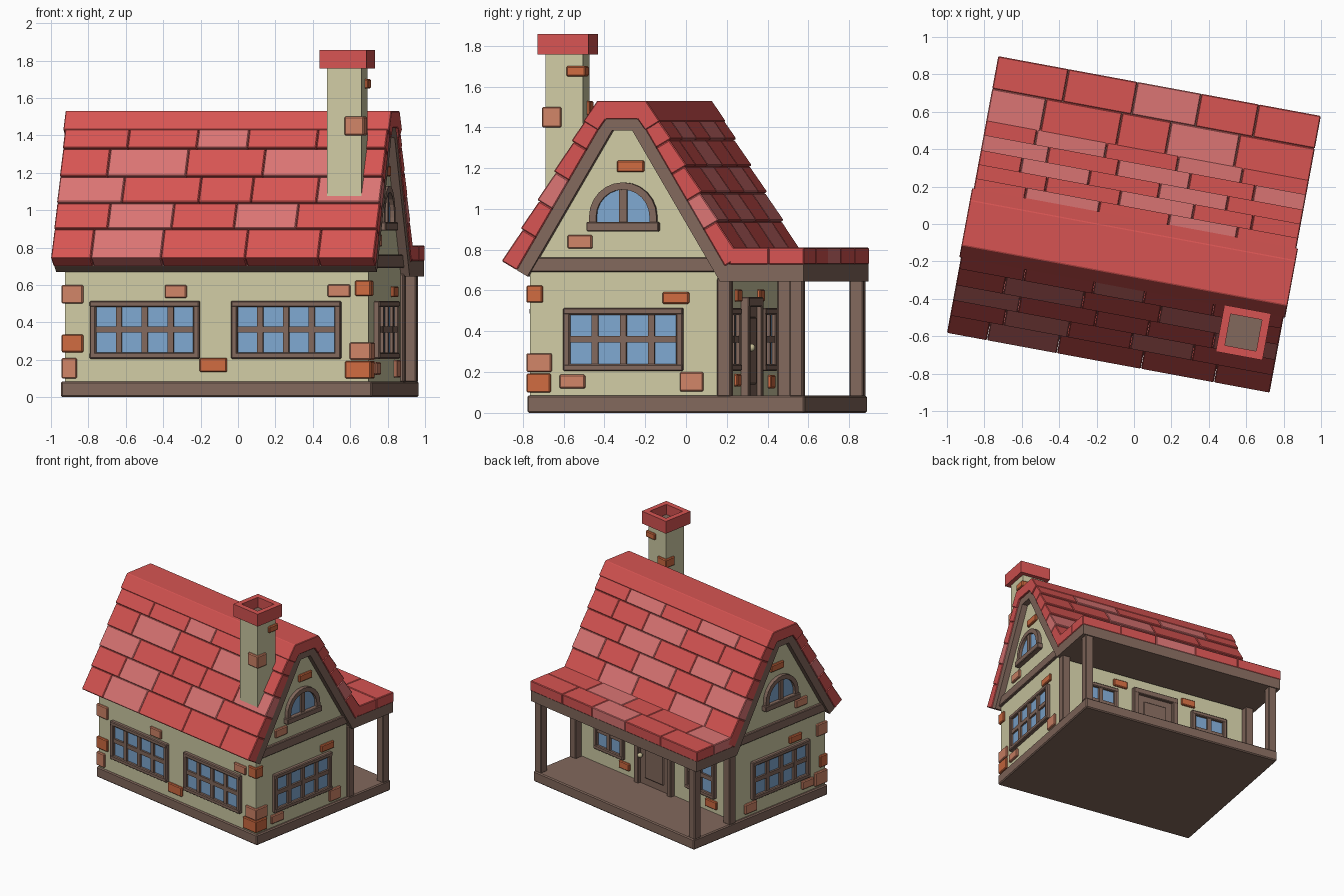
import bpy, bmesh, math
from mathutils import Matrix, Vector

if "Cube" in bpy.data.objects:
    bpy.data.objects.remove(bpy.data.objects["Cube"])

TURN = math.radians(-10.5)          # the whole house is turned about z
RIDGE, SLOPE = -0.157, 1.695        # ridge position in y, roof steepness
ND, NZ = 0.861, 0.508               # outward roof normal (sideways, up)


def srgb(*c):
    return [((v / 255 + 0.055) / 1.055) ** 2.4 for v in c] + [1]


COLOURS = {"red_tile": (214, 84, 82), "light_tile": (218, 116, 115), "cream_plaster": (207, 203, 164),
           "brown_wood": (130, 104, 92), "blue_glass": (126, 167, 208), "orange_brick": (206, 106, 64),
           "light_brick": (208, 132, 103), "pale_metal": (200, 190, 150)}
MATS = []
for name, c in COLOURS.items():
    m = bpy.data.materials.new(name)
    m.diffuse_color = srgb(*c)
    m.use_nodes = True
    m.node_tree.nodes["Principled BSDF"].inputs["Base Color"].default_value = m.diffuse_color
    MATS.append(m)
RED, PINK, CREAM, WOOD, GLASS, ORANGE, LIGHT, METAL = range(8)


def wall(s, n, origin):
    """Frame with axes: along wall, out of wall, up."""
    return Matrix.Translation(origin) @ Matrix((s, n, (0, 0, 1))).transposed().to_4x4()


PLAN = wall((1, 0, 0), (0, 1, 0), (0, 0, 0))
ALONG = wall((0, 1, 0), (1, 0, 0), (0, 0, 0))
FRONT = wall((1, 0, 0), (0, -1, 0), (0, -0.625, 0))
BACK = wall((1, 0, 0), (0, 1, 0), (0, 0.31, 0))
RIGHT = wall((0, 1, 0), (1, 0, 0), (0.825, 0, 0))
LEFT = wall((0, 1, 0), (-1, 0, 0), (-0.825, 0, 0))


class Part:
    def __init__(self, name):
        self.name, self.bm = name, bmesh.new()

    def prism(self, frame, pts, w0, w1, mat, bevel=0.0):
        b = bmesh.new()
        lo = [b.verts.new(frame @ Vector((p, w0, q))) for p, q in pts]
        hi = [b.verts.new(frame @ Vector((p, w1, q))) for p, q in pts]
        b.faces.new(lo)
        b.faces.new(hi)
        for i in range(len(pts)):
            j = (i + 1) % len(pts)
            b.faces.new((lo[i], lo[j], hi[j], hi[i]))
        bmesh.ops.recalc_face_normals(b, faces=b.faces)
        if bevel:
            bmesh.ops.bevel(b, geom=b.edges[:], offset=bevel, segments=1, affect='EDGES')
        for f in b.faces:
            f.material_index = mat
        tmp = bpy.data.meshes.new("tmp")
        b.to_mesh(tmp)
        b.free()
        self.bm.from_mesh(tmp)
        bpy.data.meshes.remove(tmp)

    def box(self, frame, s0, s1, n0, n1, z0, z1, mat, bevel=0.0):
        self.prism(frame, [(s0, z0), (s1, z0), (s1, z1), (s0, z1)], n0, n1, mat, bevel)

    def finish(self):
        me = bpy.data.meshes.new(self.name)
        used = sorted({f.material_index for f in self.bm.faces})
        for f in self.bm.faces:
            f.material_index = used.index(f.material_index)
        self.bm.to_mesh(me)
        for i in used:
            me.materials.append(MATS[i])
        ob = bpy.data.objects.new(self.name, me)
        ob.rotation_euler.z = TURN
        bpy.context.collection.objects.link(ob)


def profile(pts):
    return [(RIDGE + d, z) for d, z in pts]


# floor slab
p = Part("floor_slab")
p.box(PLAN, -0.845, 0.845, -0.636, 0.748, 0, 0.085, WOOD, 0.008)
p.finish()

# plaster walls with both gables
p = Part("walls")
p.prism(ALONG, profile([(-.468, .08), (-.468, .69), (-.055, 1.39), (.055, 1.39), (.468, .69), (.468, .08)]),
        -0.825, 0.825, CREAM)
p.finish()

# timber roof deck, running on into the flat porch ceiling
p = Part("roof_deck")
p.prism(ALONG, profile([(-.524, .699), (-.087, 1.44), (.087, 1.44), (.506, .73), (.905, .73), (.905, .645),
                        (.487, .645), (.05, 1.385), (-.05, 1.385), (-.4725, .669)]), -0.872, 0.872, WOOD)
p.finish()

# gable cross beams
p = Part("gable_beams")
for side in (LEFT, RIGHT):
    p.box(side, -0.63, 0.32, -0.01, 0.022, 0.69, 0.762, WOOD, 0.005)
p.finish()

# porch posts
p = Part("porch_posts")
for x in (-0.81, 0.81):
    for y in (0.345, 0.705):
        p.box(PLAN, x - .034, x + .034, y - .034, y + .034, 0.08, 0.66, WOOD, 0.006)
p.finish()

# roof tiles: (bottom z, top z, joints, light tile numbers)
E = 0.878
FRONT_ROWS = [(.74, .90, (-.66, -.28, .177, .574), (1,)), (.90, 1.04, (-.587, -.24, .10, .436), (1, 3)),
              (1.04, 1.18, (-.525, -.108, .177, .533), (0, 4)), (1.18, 1.33, (-.62, -.193, .224, .66), (1, 3)),
              (1.33, 1.47, (-.526, -.15, .125, .50), (2,))]
BACK_ROWS = [(.76, .94, (-.60, -.22, .17, .52), (1, 3)), (.94, 1.08, (-.52, -.14, .25, .60), (0, 2, 4)),
             (1.08, 1.21, (-.65, -.28, .10, .47), (1, 3)), (1.21, 1.34, (-.50, -.10, .30, .62), (2,)),
             (1.34, 1.47, (-.60, -.2, .18, .55), (1, 3))]
PORCH_ROWS = [(.38, .573, (-.583, -.17, .097, .47), (0, 3)), (.573, .75, (-.494, -.12, .227, .54), (2,))]


def tile_row(part, pts, joints, light):
    cuts = (-E,) + joints + (E,)
    for i in range(len(cuts) - 1):
        part.prism(ALONG, pts, cuts[i] + .001, cuts[i + 1] - .001, PINK if i in light else RED, 0.005)


for name, rows, side in (("front_roof_tiles", FRONT_ROWS, -1), ("back_roof_tiles", BACK_ROWS, 1)):
    p = Part(name)
    for z0, z1, joints, light in rows:
        d0, d1 = (.18 + (1.44 - z) / SLOPE for z in (z0, z1))
        pts = [(d + o * ND, z + o * NZ) for d, z, o in
               ((d0, z0, .008), (d1, z1, -.004), (d1, z1, -.08), (d0, z0, -.08))]
        tile_row(p, profile([(side * d, z) for d, z in pts]), joints, light)
    p.finish()
p = Part("porch_roof_tiles")
for y0, y1, joints, light in PORCH_ROWS:
    tile_row(p, [(y0, .728), (y1, .728), (y1, .81), (y0, .812)], joints, light)
p.finish()

# ridge cap
p = Part("ridge_cap")
p.prism(ALONG, profile([(-.19, 1.43), (-.122, 1.53), (.122, 1.53), (.19, 1.43), (.118, 1.386), (.08, 1.44),
                        (-.08, 1.44), (-.118, 1.386)]), -0.886, 0.886, RED, 0.004)
p.finish()

# chimney shaft, rim and corner bricks
CX, CY = 0.681, -0.464
p = Part("chimney_shaft")
p.box(PLAN, CX - .093, CX + .093, CY - .093, CY + .093, 0.95, 1.77, CREAM)
p.box(PLAN, CX - .09, CX + .09, CY - .09, CY + .09, 1.765, 1.775, WOOD)
p.finish()
p = Part("chimney_rim")
for s in (-1, 1):
    a, b = sorted((s * .085, s * .127))
    p.box(PLAN, CX - .127, CX + .127, CY + a, CY + b, 1.757, 1.857, RED)
    p.box(PLAN, CX + a, CX + b, CY - .085, CY + .085, 1.757, 1.857, RED)
p.finish()


def corner_brick(part, x, y, sx, sy, lx, ly, z0, z1, mat, out=0.016):
    """Brick wrapped round the corner (x, y) that points towards (sx, sy)."""
    xs = sorted((x + sx * out, x - sx * lx))
    ys = sorted((y + sy * out, y - sy * ly))
    part.box(PLAN, *xs, *ys, z0, z1, mat, 0.006)


p = Part("chimney_bricks")
corner_brick(p, CX + .093, CY - .093, 1, -1, .09, .08, 1.40, 1.50, LIGHT)
corner_brick(p, CX + .093, CY + .093, 1, 1, .08, .08, 1.65, 1.70, ORANGE)
corner_brick(p, CX - .093, CY + .093, -1, 1, .08, .08, 1.46, 1.53, ORANGE)
p.finish()

# wall bricks: corners first, then loose ones (along-wall range, height range)
p = Part("wall_bricks")
for sx, rows in ((-1, ((.50, .60, .10, .09, LIGHT), (.24, .335, .10, .06, ORANGE), (.10, .21, .065, .11, LIGHT))),
                 (1, ((.54, .625, .07, .065, ORANGE), (.20, .292, .10, .11, LIGHT), (.10, .193, .125, .105, ORANGE)))):
    for z0, z1, lx, ly, mat in rows:
        corner_brick(p, sx * .825, -0.625, sx, -1, lx, ly, z0, z1, mat)
GABLE = [(-.435, -.313, .805, .872, LIGHT), (-.19, -.055, 1.18, 1.237, ORANGE)]
LOOSE = [(FRONT, [(-.28, -.162, .53, .60, LIGHT), (-.09, .057, .135, .21, ORANGE), (.606, .728, .535, .602, LIGHT)]),
         (RIGHT, GABLE + [(-.476, -.349, .12, .187, LIGHT), (.124, .241, .105, .20, LIGHT), (.038, .17, .535, .592, ORANGE)]),
         (LEFT, GABLE + [(-.38, -.25, .535, .592, ORANGE), (.09, .21, .11, .19, LIGHT), (-.50, -.38, .12, .187, LIGHT)]),
         (BACK, [(.24, .36, .545, .605, ORANGE), (-.36, -.24, .545, .605, ORANGE), (.27, .38, .13, .19, ORANGE),
                 (-.65, -.53, .12, .185, ORANGE)])]
for side, bricks in LOOSE:
    for s0, s1, z0, z1, mat in bricks:
        p.box(side, s0, s1, -0.01, 0.018, z0, z1, mat, 0.006)
p.finish()


# barred windows
def window(name, side, centre, width, cols):
    w = Part(name)
    z0, z1, t = 0.205, 0.515, 0.034
    a, b = centre - width / 2, centre + width / 2
    w.box(side, a + .01, b - .01, -0.002, 0.007, z0 + .01, z1 - .01, GLASS)
    for z in (z0, z1 - t):
        w.box(side, a, b, -0.01, 0.03, z, z + t, WOOD, 0.006)
    for s in (a, b - t):
        w.box(side, s, s + t, -0.01, 0.029, z0 + .004, z1 - .004, WOOD, 0.006)
    w.box(side, a + t / 2, b - t / 2, -0.01, 0.022, .345, .378, WOOD)
    for i in range(1, cols):
        s = a + t / 2 + (width - t) * i / cols
        w.box(side, s - .016, s + .016, -0.01, 0.023, z0 + t / 2, z1 - t / 2, WOOD)
    w.finish()


window("front_window_left", FRONT, -0.388, 0.596, 4)
window("front_window_right", FRONT, 0.38, 0.596, 4)
window("right_window", RIGHT, RIDGE, 0.596, 4)
window("left_window", LEFT, RIDGE, 0.596, 4)
window("back_window_left", BACK, -0.48, 0.31, 2)
window("back_window_right", BACK, 0.48, 0.31, 2)


# arched gable windows
def arch(r):
    return [(RIDGE + r * math.cos(math.pi * i / 12), 0.962 + r * math.sin(math.pi * i / 12)) for i in range(13)]


for name, side in (("right_arch_window", RIGHT), ("left_arch_window", LEFT)):
    p = Part(name)
    out, inn = arch(.168), arch(.133)
    legs = [(RIDGE + .168, .91)], [(RIDGE - .168, .91), (RIDGE - .133, .91)], [(RIDGE + .133, .91)]
    p.prism(side, legs[0] + out + legs[1] + inn[::-1] + legs[2], -0.01, 0.03, WOOD)
    p.prism(side, [(RIDGE + .15, .91)] + arch(.15) + [(RIDGE - .15, .91)], -0.002, 0.007, GLASS)
    p.box(side, RIDGE - .019, RIDGE + .019, -0.01, 0.022, .91, 1.11, WOOD)
    p.box(side, RIDGE - .18, RIDGE + .18, -0.01, 0.042, .89, .936, WOOD, 0.005)
    p.finish()

# porch door with frame, panel and knob
p = Part("door")
for s in (-1, 1):
    a, b = sorted((s * .15, s * .195))
    p.box(BACK, a, b, -0.01, 0.04, .08, .565, WOOD, 0.005)
p.box(BACK, -.195, .195, -0.01, 0.041, .52, .568, WOOD, 0.005)
p.box(BACK, -.155, .155, -0.01, 0.015, .08, .525, WOOD)
p.box(BACK, -.10, .10, 0.01, 0.024, .14, .47, WOOD, 0.006)
p.finish()
p = Part("door_knob")
bmesh.ops.create_uvsphere(p.bm, u_segments=12, v_segments=8, radius=0.019,
                          matrix=Matrix.Translation((0.128, 0.35, 0.32)))
for f in p.bm.faces:
    f.material_index, f.smooth = METAL, True
p.box(BACK, .121, .135, 0.01, 0.035, .313, .327, METAL)
p.finish()
